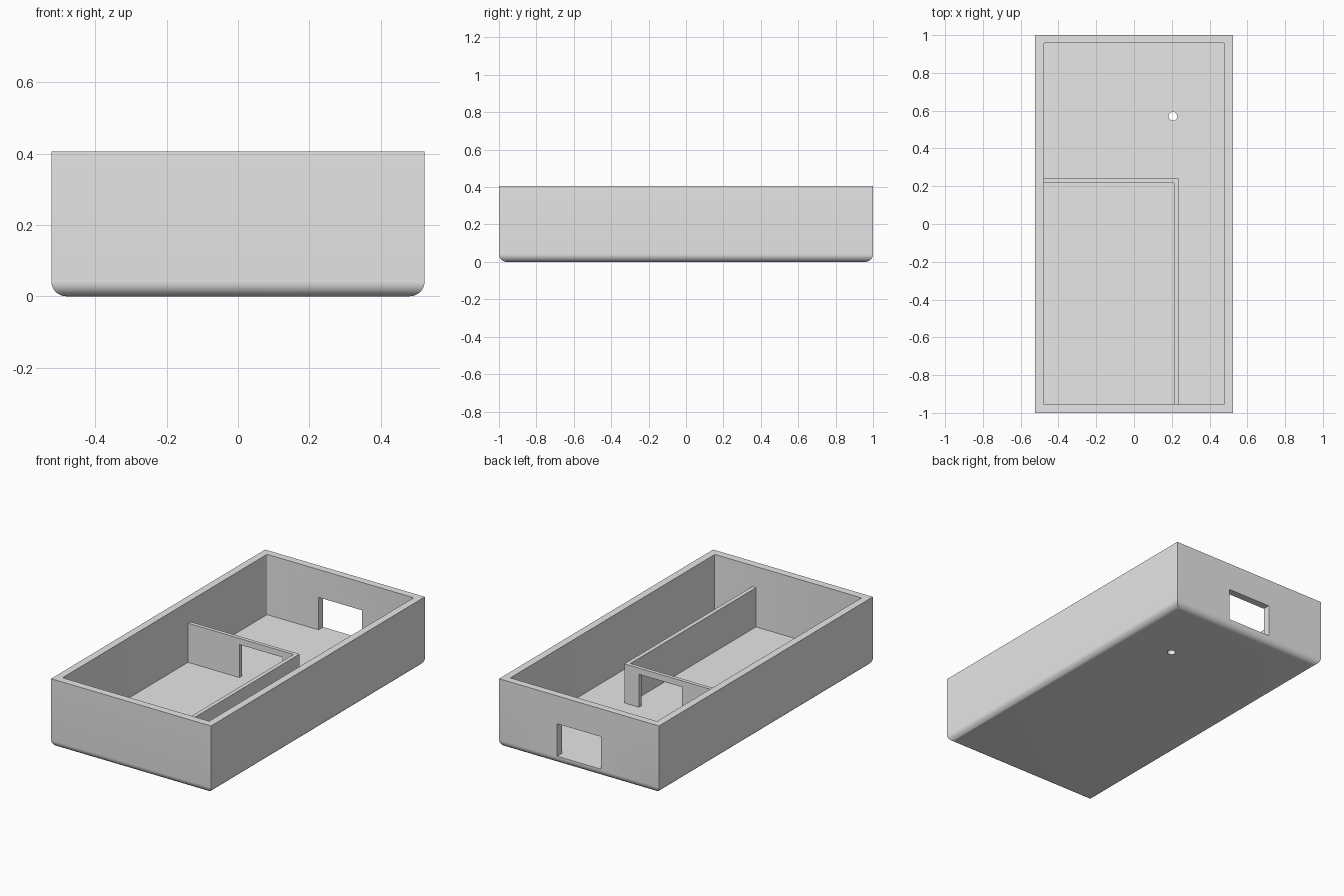
import bpy
import bmesh
from mathutils import Matrix, Vector

if "Cube" in bpy.data.objects:
    bpy.data.objects.remove(bpy.data.objects["Cube"], do_unlink=True)

HALF_X, HALF_Y, HEIGHT = 0.523, 1.0, 0.405
FLOOR = 0.048
DIVIDER_TOP = 0.28

grey = bpy.data.materials.new("light_grey")
grey.use_nodes = True
grey.diffuse_color = (0.8, 0.8, 0.8, 1)
grey.node_tree.nodes["Principled BSDF"].inputs["Base Color"].default_value = grey.diffuse_color


def add_object(name, bm):
    mesh = bpy.data.meshes.new(name)
    bm.to_mesh(mesh)
    bm.free()
    obj = bpy.data.objects.new(name, mesh)
    bpy.context.collection.objects.link(obj)
    mesh.materials.append(grey)
    return obj


def box(name, low, high, bevel=0.0, segments=1, rule=None):
    """Box between two corners, with the edges chosen by rule rounded."""
    low, high = Vector(low), Vector(high)
    bm = bmesh.new()
    bmesh.ops.create_cube(bm, size=1)
    for v in bm.verts:
        v.co = (low + high) / 2 + v.co * (high - low)
    if bevel:
        bmesh.ops.bevel(bm, geom=[e for e in bm.edges if rule(e)], offset=bevel,
                        segments=segments, profile=0.5, affect='EDGES')
    return add_object(name, bm)


def cut(target, cutter):
    mod = target.modifiers.new(cutter.name, 'BOOLEAN')
    mod.operation = 'DIFFERENCE'
    mod.solver = 'EXACT'
    mod.object = cutter
    bpy.context.view_layer.objects.active = target
    bpy.ops.object.modifier_apply(modifier=mod.name)
    bpy.data.objects.remove(cutter, do_unlink=True)


def is_bottom(edge):
    return all(v.co.z < 0.001 for v in edge.verts)


def is_vertical(edge):
    a, b = edge.verts
    return abs(a.co.z - b.co.z) > 0.1


# Open tray with rounded bottom edges
tray = box("tray", (-HALF_X, -HALF_Y, 0), (HALF_X, HALF_Y, HEIGHT), 0.042, 10, is_bottom)
cut(tray, box("cavity", (-0.48, -0.955, FLOOR), (0.48, 0.957, HEIGHT + 0.1),
              0.006, 3, is_vertical))

# Doorway in the back wall
cut(tray, box("back_doorway", (-0.143, 0.9, FLOOR), (0.143, 1.1, 0.24)))

# Drain hole through the floor
bm = bmesh.new()
bmesh.ops.create_cone(bm, cap_ends=True, segments=32, radius1=0.023, radius2=0.023,
                      depth=0.3, matrix=Matrix.Translation((0.206, 0.57, 0)))
cut(tray, add_object("drain_hole", bm))

# L-shaped divider: an outer block with its room cut away
divider = box("divider", (-0.482, -0.957, FLOOR), (0.235, 0.24, DIVIDER_TOP))
cut(divider, box("room", (-0.6, -1.1, -0.1), (0.211, 0.218, 0.5)))
cut(divider, box("divider_doorway", (-0.143, 0.15, -0.1), (0.14, 0.3, 0.243)))

# Smooth the rounded edges, keep the corners crisp
bpy.ops.object.select_all(action='DESELECT')
for obj in (tray, divider):
    obj.select_set(True)
bpy.context.view_layer.objects.active = tray
bpy.ops.object.shade_smooth_by_angle(angle=0.5)
